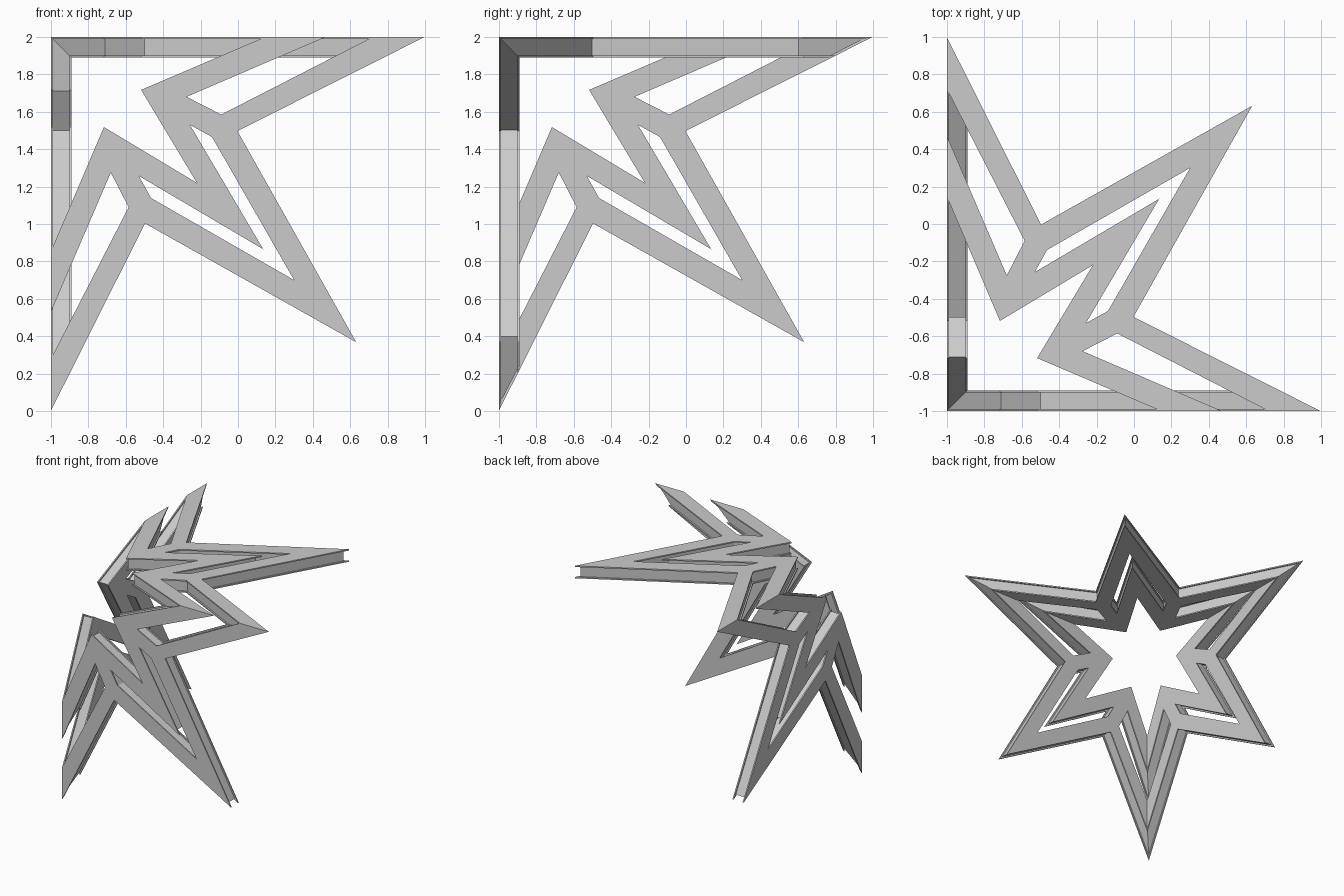
import bpy
import bmesh
from mathutils import Vector

if "Cube" in bpy.data.objects:
    bpy.data.objects.remove(bpy.data.objects["Cube"], do_unlink=True)

THICK, FLANGE, GROOVE = 0.109, 0.011, 0.012
OVER = -0.125  # overshoot past the fold, trimmed by the mitre

# Half of one folded panel, measured from the cube corner; mirrored on the diagonal
HALF = [Vector(p) for p in (
    (.78, .78), (.283, .482), (OVER, 1.438), (OVER, 1.761),
    (.32, .725), (.415, .91), (OVER, 1.964), (OVER, 2.247),
    (.503, .997), (1.632, 1.632), (1.3, 1.3), (.535, .861),
    (.47, .743), (1.135, 1.135))]
COUNT = len(HALF)


def edge_kind(i):
    p, q = HALF[i], HALF[(i + 1) % COUNT]
    if p.x < 0 and q.x < 0:
        return "fold"
    if p.x == p.y and q.x == q.y:
        return "mirror"
    return "side"


KINDS = [edge_kind(i) for i in range(COUNT)]


def edge_line(i, depth, inset):
    """Line of one outline edge: mitred at the fold, inset along the sides."""
    p, q = HALF[i], HALF[(i + 1) % COUNT]
    run = (q - p).normalized()
    if KINDS[i] == "fold":
        p = Vector((depth, p.y))
    elif KINDS[i] == "side":
        p = p + Vector((run.y, -run.x)) * inset
    return p, run


def ring(depth, inset):
    """Outline at a given depth, from the crossings of neighbouring edge lines."""
    points = []
    for i in range(COUNT):
        p, u = edge_line(i - 1 if i else COUNT - 1, depth, inset)
        q, v = edge_line(i, depth, inset)
        points.append(p + u * ((q - p).cross(v) / u.cross(v)))
    return points


# Section through the rail: two thin flanges with a recessed web between them
SECTION = [(0, 0), (FLANGE, 0), (FLANGE, GROOVE),
           (THICK - FLANGE, GROOVE), (THICK - FLANGE, 0), (THICK, 0)]


def add_sector(bm, axis_a, axis_b, axis_depth):
    rings = []
    for depth, inset in SECTION:
        verts = []
        for point in ring(depth, inset):
            co = Vector((0, 0, 0))
            co[axis_a], co[axis_b], co[axis_depth] = point.x, point.y, depth
            verts.append(bm.verts.new((co.x - 1, co.y - 1, 2 - co.z)))
        rings.append(verts)
    bm.faces.new(rings[0])
    bm.faces.new(rings[-1])
    for lower, upper in zip(rings, rings[1:]):
        for i in range(COUNT):
            if KINDS[i] == "side":
                j = (i + 1) % COUNT
                bm.faces.new((lower[i], lower[j], upper[j], upper[i]))


# Three folded panels, each of two mirrored sectors
bm = bmesh.new()
for axis in range(3):
    first, second = (axis + 1) % 3, (axis + 2) % 3
    add_sector(bm, first, second, axis)
    add_sector(bm, second, first, axis)
bmesh.ops.remove_doubles(bm, verts=bm.verts[:], dist=0.0005)
bmesh.ops.recalc_face_normals(bm, faces=bm.faces[:])

mesh = bpy.data.meshes.new("folded_star_frame")
bm.to_mesh(mesh)
bm.free()
frame = bpy.data.objects.new("folded_star_frame", mesh)
bpy.context.collection.objects.link(frame)

# Plain grey finish
grey = bpy.data.materials.new("light_grey")
grey.use_nodes = True
color = (0.6, 0.6, 0.6, 1)
grey.diffuse_color = color
for node in grey.node_tree.nodes:
    if node.type == "BSDF_PRINCIPLED":
        node.inputs["Base Color"].default_value = color
mesh.materials.append(grey)
